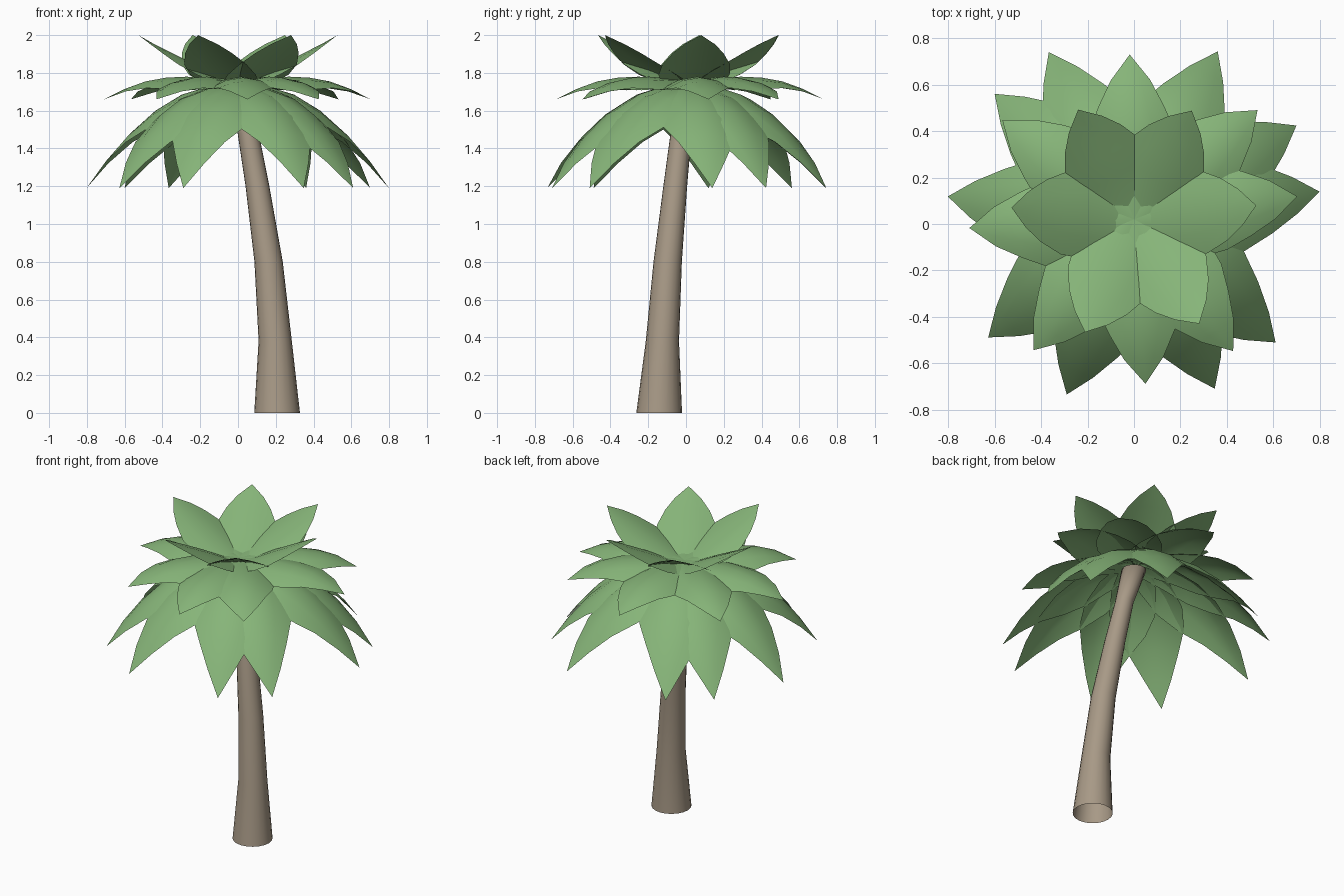
import bpy
import bmesh
from math import cos, sin, radians, pi
from mathutils import Matrix, Vector

cube = bpy.data.objects.get("Cube")
if cube:
    bpy.data.objects.remove(cube)


def make_material(name, color):
    mat = bpy.data.materials.new(name)
    mat.use_nodes = True
    mat.diffuse_color = color
    mat.node_tree.nodes["Principled BSDF"].inputs["Base Color"].default_value = color
    return mat


def finish(bm, name, mat):
    mesh = bpy.data.meshes.new(name)
    for face in bm.faces:
        face.smooth = True
    bm.to_mesh(mesh)
    bm.free()
    mesh.materials.append(mat)
    obj = bpy.data.objects.new(name, mesh)
    bpy.context.collection.objects.link(obj)
    return obj


leaf_green = make_material("leaf green", (0.24, 0.46, 0.19, 1))
bark_brown = make_material("bark brown", (0.39, 0.32, 0.24, 1))

CROWN = Vector((0, 0.02, 0))
ACROSS = [-1, -0.5, 0, 0.5, 1]


def make_leaf(name, angle, stations, tip, droop):
    """Arched pointed leaf; stations are (distance, half width, height)."""
    bm = bmesh.new()
    rows = [[bm.verts.new((d, w * s, z - droop * (w * s) ** 2)) for s in ACROSS]
            for d, w, z in stations]
    for a, b in zip(rows, rows[1:]):
        for i in range(len(ACROSS) - 1):
            bm.faces.new((a[i], b[i], b[i + 1], a[i + 1]))
    point = bm.verts.new((tip[0], 0, tip[1]))
    last = rows[-1]
    for i in range(len(ACROSS) - 1):
        bm.faces.new((last[i], point, last[i + 1]))
    turn = Matrix.Translation(CROWN) @ Matrix.Rotation(radians(angle), 4, "Z")
    bmesh.ops.transform(bm, matrix=turn, verts=bm.verts)
    return finish(bm, name, leaf_green)


# Three tiers of leaves: angles, outline and arch, tip, sideways droop
tiers = {
    "lower_leaf": (
        [8.5, 30, 63.5, 117, 138, 173, 219, 249, 295.5, 319],
        [(0, 0.1, 1.74), (0.15, 0.18, 1.73), (0.3, 0.225, 1.685),
         (0.44, 0.21, 1.6), (0.58, 0.148, 1.475), (0.7, 0.08, 1.335)],
        (0.808, 1.19), 1.9),
    "middle_leaf": (
        [8, 41.5, 91.5, 143, 183, 232.5, 274, 307],
        [(0, 0.1, 1.755), (0.13, 0.17, 1.77), (0.27, 0.2, 1.78),
         (0.38, 0.185, 1.775), (0.49, 0.14, 1.755), (0.6, 0.085, 1.715)],
        (0.71, 1.66), 1.8),
    "top_leaf": (
        [6.5, 62, 117, 174.5, 246.5, 302],
        [(0, 0.1, 1.73), (0.1, 0.16, 1.775), (0.2, 0.19, 1.83),
         (0.3, 0.18, 1.88), (0.39, 0.135, 1.925), (0.46, 0.08, 1.96)],
        (0.53, 2.0), 1.1),
}
for name, (angles, stations, tip, droop) in tiers.items():
    for n, angle in enumerate(angles, 1):
        make_leaf(f"{name}_{n}", angle, stations, tip, droop)

# Leaning trunk, flared at the foot and open underneath: x, y, z, radius
SIDES = 20
path = [(0.207, -0.142, 0, 0.121), (0.197, -0.125, 0.38, 0.088),
        (0.162, -0.097, 0.8, 0.075), (0.103, -0.057, 1.2, 0.063),
        (0.054, -0.026, 1.48, 0.056), (0.01, 0.01, 1.7, 0.075)]
bm = bmesh.new()
rings = [[bm.verts.new((x + r * cos(2 * pi * k / SIDES), y + r * sin(2 * pi * k / SIDES), z))
          for k in range(SIDES)] for x, y, z, r in path]
for a, b in zip(rings, rings[1:]):
    for k in range(SIDES):
        j = (k + 1) % SIDES
        bm.faces.new((a[k], a[j], b[j], b[k]))
bm.faces.new(rings[-1])
finish(bm, "trunk", bark_brown)
